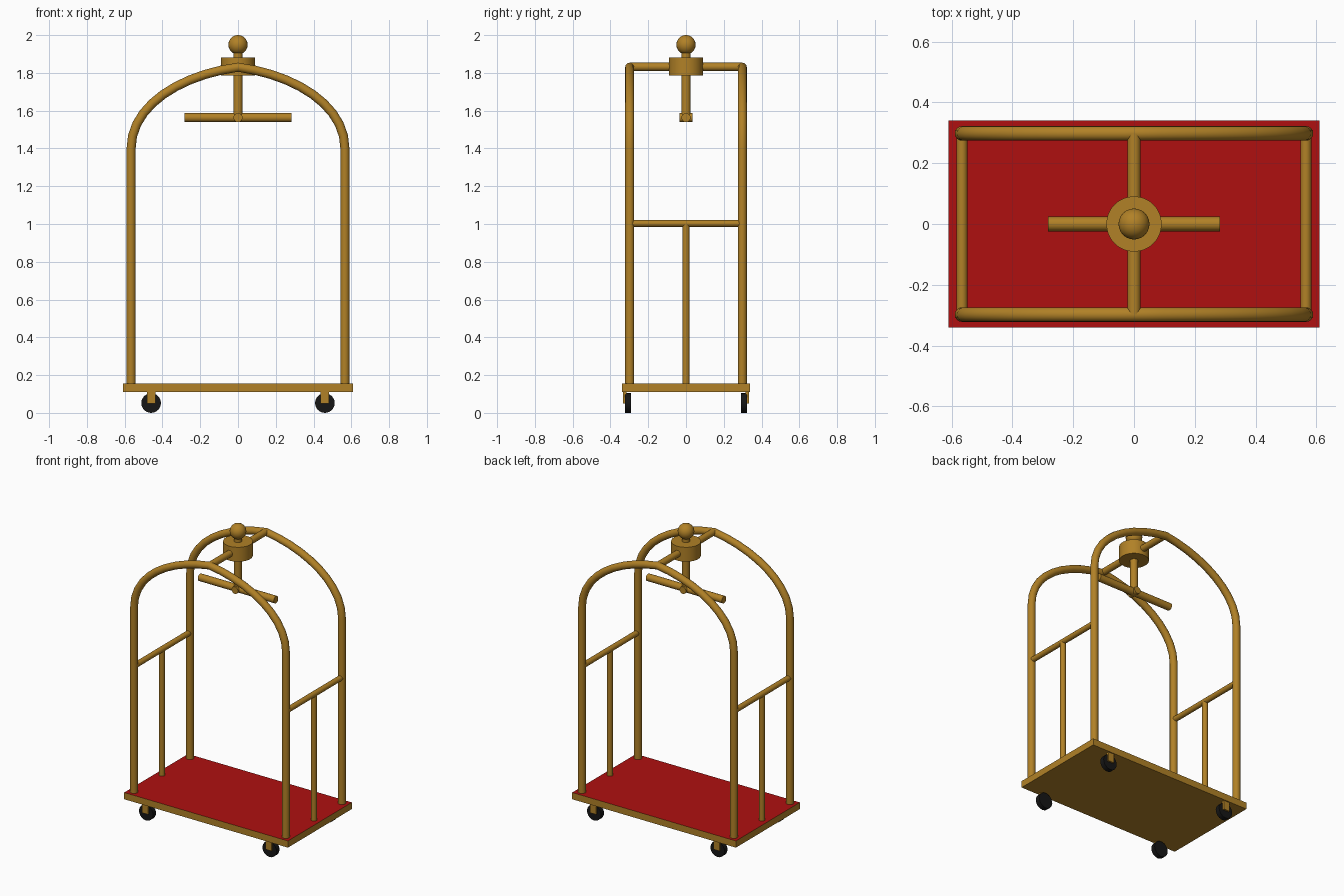
import bpy, bmesh, math
from mathutils import Vector

if "Cube" in bpy.data.objects:
    bpy.data.objects.remove(bpy.data.objects["Cube"])


def material(name, rgb):
    m = bpy.data.materials.new(name)
    m.diffuse_color = (*rgb, 1)
    m.use_nodes = True
    m.node_tree.nodes["Principled BSDF"].inputs["Base Color"].default_value = m.diffuse_color
    return m


brass = material("brass", (0.44, 0.22, 0.02))
red = material("red_carpet", (0.43, 0.005, 0.005))
black = material("black_rubber", (0.008, 0.008, 0.008))


def finish(name, bm, mat, smooth=True):
    bmesh.ops.recalc_face_normals(bm, faces=bm.faces)
    me = bpy.data.meshes.new(name)
    bm.to_mesh(me)
    bm.free()
    ob = bpy.data.objects.new(name, me)
    bpy.context.collection.objects.link(ob)
    me.materials.append(mat)
    if smooth:
        bpy.ops.object.select_all(action='DESELECT')
        ob.select_set(True)
        bpy.context.view_layer.objects.active = ob
        bpy.ops.object.shade_smooth_by_angle(angle=math.radians(40))
    return ob


def rod(name, a, b, r, mat=brass, sides=20):
    """Cylinder between two points."""
    a, b = Vector(a), Vector(b)
    bm = bmesh.new()
    bmesh.ops.create_cone(bm, cap_ends=True, segments=sides, radius1=r,
                          radius2=r, depth=(b - a).length)
    bmesh.ops.rotate(bm, verts=bm.verts,
                     matrix=(b - a).to_track_quat('Z', 'Y').to_matrix())
    bmesh.ops.translate(bm, verts=bm.verts, vec=(a + b) / 2)
    return finish(name, bm, mat)


def box(name, lo, hi, mat=brass):
    lo, hi = Vector(lo), Vector(hi)
    bm = bmesh.new()
    bmesh.ops.create_cube(bm, size=1)
    bmesh.ops.scale(bm, verts=bm.verts, vec=hi - lo)
    bmesh.ops.translate(bm, verts=bm.verts, vec=(lo + hi) / 2)
    return finish(name, bm, mat, smooth=False)


def arch(name, y, r=0.024, sides=16, steps=10):
    """Tube swept along a post, over the slightly pointed arch and down."""
    p = [Vector(v) for v in ((0.566, 1.4), (0.566, 1.63), (0.30, 1.79), (0, 1.83))]
    half = [Vector((0.566, 0.13))]
    for i in range(steps + 1):
        t = i / steps
        s = 1 - t
        half.append(s**3 * p[0] + 3*s*s*t * p[1] + 3*s*t*t * p[2] + t**3 * p[3])
    path = half + [Vector((-v.x, v.y)) for v in reversed(half[:-1])]
    bm = bmesh.new()
    rings = []
    for i, c in enumerate(path):
        d = (path[min(i + 1, len(path) - 1)] - path[max(i - 1, 0)]).normalized()
        if c.y < 1.41:
            d = Vector((0, 1 if c.x > 0 else -1))
        n = Vector((d.y, -d.x))
        ring = []
        for k in range(sides):
            a = 2 * math.pi * k / sides
            q = c + n * r * math.cos(a)
            ring.append(bm.verts.new((q.x, y + r * math.sin(a), q.y)))
        rings.append(ring)
    for r0, r1 in zip(rings, rings[1:]):
        for k in range(sides):
            j = (k + 1) % sides
            bm.faces.new((r0[k], r0[j], r1[j], r1[k]))
    bm.faces.new(rings[0])
    bm.faces.new(rings[-1])
    return finish(name, bm, brass)


# Deck with a red carpet top
deck = box("deck", (-0.61, -0.34, 0.11), (0.61, 0.34, 0.155))
deck.data.materials.append(red)
for f in deck.data.polygons:
    if f.normal.z > 0.9:
        f.material_index = 1

# Two arched tubes
arch("front_arch", -0.298)
arch("back_arch", 0.298)

# End rails with a centre post on each side
for side, x in (("left", -0.566), ("right", 0.566)):
    rod(side + "_rail", (x, -0.298, 1.003), (x, 0.298, 1.003), 0.018)
    rod(side + "_rail_post", (x, 0, 0.14), (x, 0, 1.003), 0.018)

# Top crossbar, hub, stem and ball
rod("top_crossbar", (0, -0.298, 1.832), (0, 0.298, 1.832), 0.022)
rod("hub", (0, 0, 1.785), (0, 0, 1.882), 0.091, sides=32)
rod("stem", (0, 0, 1.56), (0, 0, 1.93), 0.024)
bm = bmesh.new()
bmesh.ops.create_uvsphere(bm, u_segments=24, v_segments=16, radius=0.051)
bmesh.ops.translate(bm, verts=bm.verts, vec=(0, 0, 1.949))
finish("ball_finial", bm, brass)

# Garment hanging bar and its joint
rod("hanging_bar", (-0.283, 0, 1.563), (0.283, 0, 1.563), 0.024)
rod("hanging_bar_joint", (0, -0.034, 1.563), (0, 0.034, 1.563), 0.024)

# Wheels with outer brackets
for sx, nx in ((-1, "left"), (1, "right")):
    for sy, ny in ((-1, "front"), (1, "back")):
        x = 0.46 * sx
        rod(f"{ny}_{nx}_wheel", (x, sy * 0.29, 0.052), (x, sy * 0.322, 0.052),
            0.052, black, 24)
        y0, y1 = sorted((sy * 0.315, sy * 0.333))
        box(f"{ny}_{nx}_wheel_bracket", (x - 0.023, y0, 0.05), (x + 0.023, y1, 0.115))
